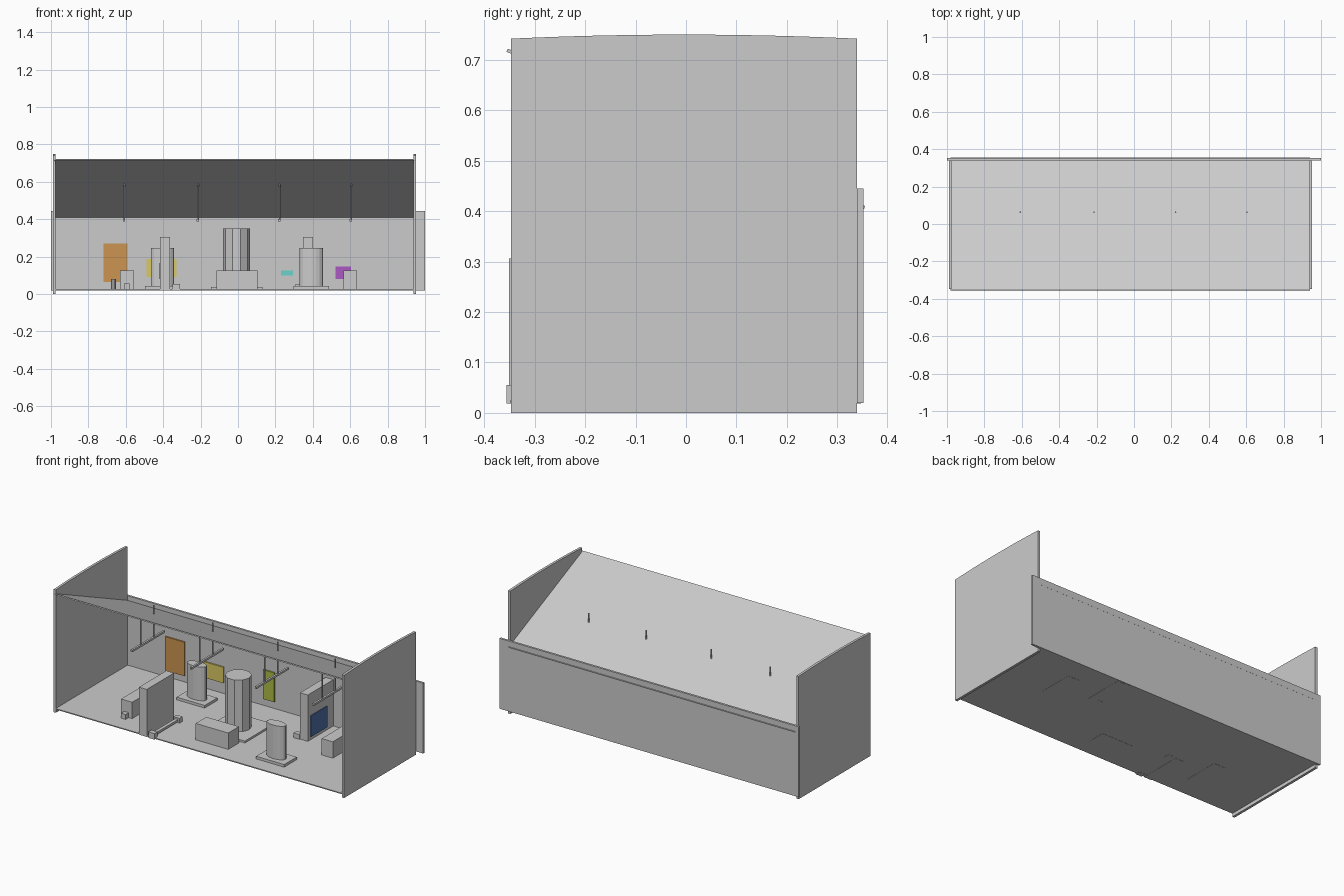
import bpy, bmesh, math

if "Cube" in bpy.data.objects:
    bpy.data.objects.remove(bpy.data.objects["Cube"])


def box(name, x, y, z, color=None):
    """Box from (min, max) ranges."""
    bm = bmesh.new()
    bmesh.ops.create_cube(bm, size=1)
    for v in bm.verts:
        for i, r in enumerate((x, y, z)):
            v.co[i] = r[0] if v.co[i] < 0 else r[1]
    return finish(name, bm, color)


def column(name, cx, cy, rx, ry, z, sides, color=None):
    """Faceted round or oval prism."""
    bm = bmesh.new()
    ring = [bm.verts.new((cx + rx * math.cos(2 * math.pi * i / sides),
                          cy + ry * math.sin(2 * math.pi * i / sides), z[0])) for i in range(sides)]
    return extrude(name, bm, ring, (0, 0, z[1] - z[0]), color)


def extrude(name, bm, ring, vec, color=None):
    face = bm.faces.new(ring)
    res = bmesh.ops.extrude_face_region(bm, geom=[face], use_keep_orig=True)
    bmesh.ops.translate(bm, vec=vec, verts=[g for g in res["geom"] if isinstance(g, bmesh.types.BMVert)])
    return finish(name, bm, color)


def finish(name, bm, color=None):
    bmesh.ops.recalc_face_normals(bm, faces=bm.faces)
    me = bpy.data.meshes.new(name)
    bm.to_mesh(me)
    bm.free()
    ob = bpy.data.objects.new(name, me)
    bpy.context.collection.objects.link(ob)
    if color:
        mat = bpy.data.materials.new(name + "_paint")
        mat.diffuse_color = (*color, 1)
        mat.use_nodes = True
        mat.node_tree.nodes["Principled BSDF"].inputs["Base Color"].default_value = mat.diffuse_color
        me.materials.append(mat)
    return ob


# room shell
box("floor", (-0.982, 0.945), (-0.348, 0.342), (0.02, 0.026))
box("back_wall", (-1, 1), (0.339, 0.352), (0.02, 0.445))

# side walls with slightly arched tops
for name, x0 in (("left_wall", -0.99), ("right_wall", 0.937)):
    bm = bmesh.new()
    pts = [(-0.347, 0), (0.339, 0)]
    for i in range(13):
        t = 1 - i / 6
        pts.append((-0.004 + 0.343 * t, 0.742 + 0.008 * (1 - t * t)))
    extrude(name, bm, [bm.verts.new((x0, y, z)) for y, z in pts], (0.015, 0, 0))

# sloping ceiling, high at the front
bm = bmesh.new()
prof = [(-0.356, 0.716), (-0.353, 0.722), (0.355, 0.410), (0.353, 0.404)]
extrude("sloped_ceiling", bm, [bm.verts.new((-0.98, y, z)) for y, z in prof], (1.92, 0, 0))

# hanging light rails on rods
for i, x in enumerate((-0.608, -0.213, 0.222, 0.605)):
    box(f"light_rail_{i}", (x - 0.008, x + 0.004), (-0.145, 0.165), (0.388, 0.4))
    for j, y in enumerate((-0.061, 0.063)):
        column(f"rail_rod_{i}_{j}", x, y, 0.004, 0.004, (0.395, 0.592), 8)

# columns on base plates
box("centre_plinth", (-0.145, 0.13), (-0.12, 0.152), (0.022, 0.038))
column("centre_column", -0.008, 0.015, 0.073, 0.073, (0.036, 0.35), 10)
for name, x, y in (("left", -0.404, 0.185), ("right", 0.392, -0.193)):
    box(name + "_plinth", (x - 0.094, x + 0.094), (y - 0.06, y + 0.06), (0.026, 0.042))
    column(name + "_oval_column", x, y, 0.062, 0.032, (0.04, 0.245), 16)

# bench blocks
box("centre_bench", (-0.115, 0.103), (-0.24, -0.138), (0.019, 0.125))
box("left_bench", (-0.631, -0.557), (-0.215, 0.0), (0.019, 0.125))
box("right_bench", (0.563, 0.637), (-0.005, 0.215), (0.019, 0.125))
box("small_block", (-0.61, -0.58), (-0.245, -0.215), (0.026, 0.056))

# freestanding partitions, each with a low rail between two end blocks
for name, x, y0, y1, rx in (("left", -0.39, -0.351, -0.09, -0.33), ("right", 0.374, 0.095, 0.342, 0.328)):
    box(name + "_partition", (x - 0.026, x + 0.026), (y0, y1), (0.019, 0.306))
    box(name + "_low_rail", (rx - 0.01, rx + 0.01), (y0, y1), (0.032, 0.046))
    for j, y in enumerate((y0 + 0.01, y1 - 0.01)):
        box(f"{name}_rail_block_{j}", (rx - 0.02, rx + 0.02), (y - 0.015, y + 0.015), (0.019, 0.055))

# pictures on the back wall
for name, x, z, col in (
        ("orange_picture", (-0.72, -0.59), (0.065, 0.27), (0.6, 0.3, 0.08)),
        ("yellow_picture", (-0.49, -0.33), (0.092, 0.188), (0.7, 0.58, 0.12)),
        ("green_picture", (-0.065, 0.01), (0.068, 0.245), (0.42, 0.5, 0.06)),
        ("cyan_picture", (0.23, 0.295), (0.1, 0.125), (0.15, 0.65, 0.6)),
        ("purple_picture", (0.52, 0.603), (0.08, 0.146), (0.4, 0.1, 0.55))):
    box(name, x, (0.331, 0.341), z, col)

# pictures on the partitions
box("blue_picture", (0.398, 0.405), (0.12, 0.275), (0.045, 0.172), (0.08, 0.17, 0.4))
box("red_picture", (-0.421, -0.414), (-0.28, -0.13), (0.08, 0.165), (0.6, 0.1, 0.1))

# small dark sculpture
column("small_sculpture", -0.665, 0.1, 0.013, 0.013, (0.026, 0.08), 10)
